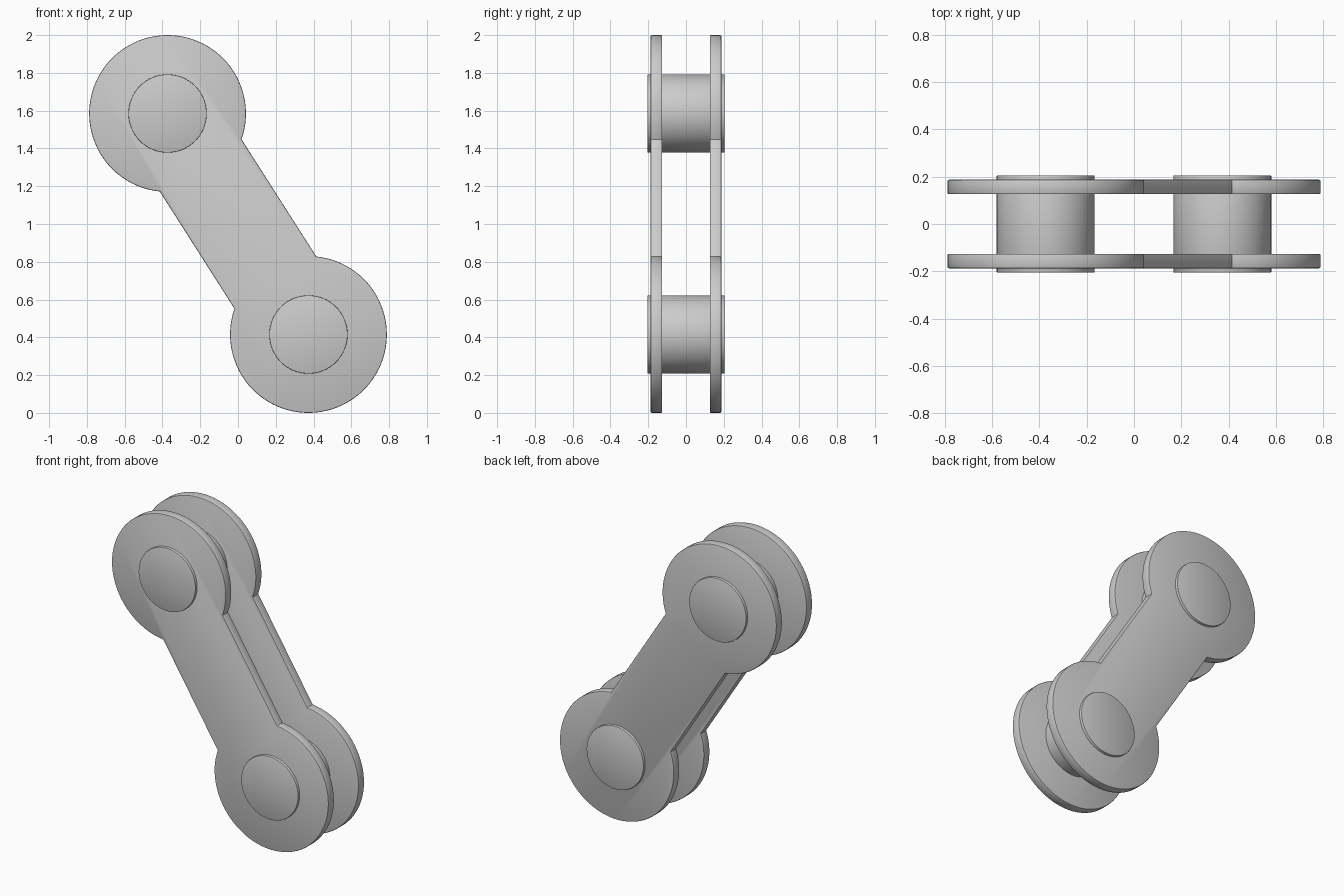
import bpy, bmesh
from math import sin, cos, pi, asin
from mathutils import Vector

if "Cube" in bpy.data.objects:
    bpy.data.objects.remove(bpy.data.objects["Cube"])

TOP = Vector((-0.373, 0, 1.585))
BOTTOM = Vector((0.373, 0, 0.415))
EYE_R, PIN_R, HALF_BAR = 0.415, 0.207, 0.257
along = (BOTTOM - TOP).normalized()
side = Vector((-along.z, 0, along.x))


def arc(center, axis, radius, start, end, steps):
    """Points round a centre, with angle zero on the given axis."""
    across = Vector((-axis.z, 0, axis.x))
    return [center + radius * (cos(a) * axis + sin(a) * across)
            for a in (start + (end - start) * i / steps for i in range(steps + 1))]


def slab(name, outline, y0, y1, bevel):
    """Extrude an outline in the xz plane along y and soften its rims."""
    bm = bmesh.new()
    face = bm.faces.new([bm.verts.new((p.x, y0, p.z)) for p in outline])
    ext = bmesh.ops.extrude_face_region(bm, geom=[face], use_keep_orig=True)
    moved = [v for v in ext["geom"] if isinstance(v, bmesh.types.BMVert)]
    bmesh.ops.translate(bm, verts=moved, vec=(0, y1 - y0, 0))
    bmesh.ops.recalc_face_normals(bm, faces=bm.faces)
    rims = [e for e in bm.edges if abs(e.verts[0].co.y - e.verts[1].co.y) < 1e-5]
    bmesh.ops.bevel(bm, geom=rims, offset=bevel, segments=2, profile=0.5,
                    affect='EDGES', clamp_overlap=True)
    mesh = bpy.data.meshes.new(name)
    bm.to_mesh(mesh)
    bm.free()
    obj = bpy.data.objects.new(name, mesh)
    bpy.context.collection.objects.link(obj)
    bpy.ops.object.select_all(action='DESELECT')
    obj.select_set(True)
    bpy.context.view_layer.objects.active = obj
    bpy.ops.object.shade_smooth_by_angle(angle=pi / 6)


# Side plates: two round eyes joined by a straight bar
gap = asin(HALF_BAR / EYE_R)
plate = (arc(TOP, along, EYE_R, gap, 2 * pi - gap, 72)
         + arc(BOTTOM, -along, EYE_R, gap, 2 * pi - gap, 72))
slab("front_plate", plate, -0.187, -0.126, 0.006)
slab("back_plate", plate, 0.126, 0.187, 0.006)

# Pins running through both eyes
for name, center in (("upper_pin", TOP), ("lower_pin", BOTTOM)):
    slab(name, arc(center, side, PIN_R, 0, 2 * pi, 72)[:-1], -0.205, 0.205, 0.003)
